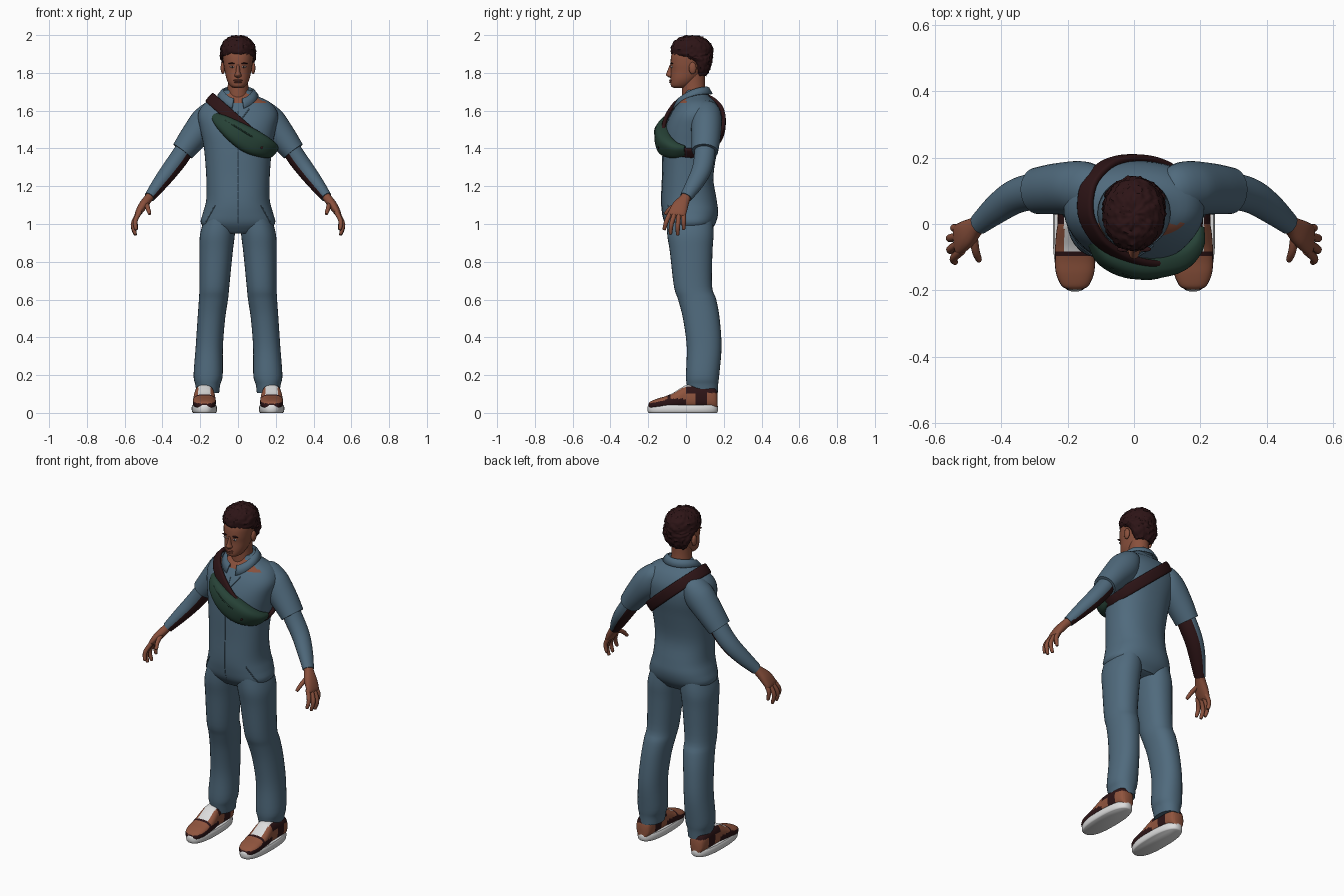
import bpy, bmesh
from math import sin, cos, pi, radians, copysign
from mathutils import Vector, noise
from mathutils.bvhtree import BVHTree

if "Cube" in bpy.data.objects:
    bpy.data.objects.remove(bpy.data.objects["Cube"])

X, Y, Z = Vector((1, 0, 0)), Vector((0, 1, 0)), Vector((0, 0, 1))


def material(name, *rgb):
    m = bpy.data.materials.new(name)
    m.use_nodes = True
    m.diffuse_color = (*rgb, 1)
    m.node_tree.nodes["Principled BSDF"].inputs["Base Color"].default_value = (*rgb, 1)
    return m


blue = material("blue cloth", .08, .145, .205)
skin = material("brown skin", .25, .08, .045)
lip = material("lip brown", .19, .055, .035)
dark = material("dark maroon", .026, .007, .008)
green = material("bag green", .02, .055, .038)
white = material("white rubber", .72, .72, .72)
tan = material("tan leather", .28, .09, .048)


def finish(name, bm, mats, sx=1, angle=50):
    """Mirror if needed, then store the mesh as a smooth object."""
    if sx < 0:
        bmesh.ops.scale(bm, vec=(-1, 1, 1), verts=bm.verts)
        bmesh.ops.reverse_faces(bm, faces=bm.faces)
    for f in bm.faces:
        f.smooth = True
    me = bpy.data.meshes.new(name)
    bm.to_mesh(me)
    bm.free()
    for m in mats:
        me.materials.append(m)
    me.set_sharp_from_angle(angle=radians(angle))
    ob = bpy.data.objects.new(name, me)
    bpy.context.collection.objects.link(ob)
    return ob


def spline(secs, sub):
    """Smooth interpolation through the sections."""
    s = [Vector(v) for v in secs]
    s = [s[0] * 2 - s[1]] + s + [s[-1] * 2 - s[-2]]
    out = []
    for a, b, c, d in zip(s, s[1:], s[2:], s[3:]):
        for k in range(sub):
            t = k / sub
            out.append((b * 2 + (c - a) * t + (a * 2 - b * 5 + c * 4 - d) * t * t
                        + (b * 3 - a - c * 3 + d) * t ** 3) * .5)
    return out + [s[-2]]


def loft(name, secs, mats, ref=X, axis=None, n=32, sub=4, power=2.0, rule=None, sx=1, bump=0):
    """Skin elliptical sections (x, y, z, radius along ref, other radius)."""
    secs = spline(secs, sub)
    pts = [s.to_3d() if len(s) == 3 else Vector(s[:3]) for s in secs]
    bm = bmesh.new()
    rings = []
    for i, s in enumerate(secs):
        t = axis or (pts[min(i + 1, len(pts) - 1)] - pts[max(i - 1, 0)]).normalized()
        u = (ref - t * ref.dot(t)).normalized()
        v = t.cross(u)
        ring = []
        for k in range(n):
            c, d = cos(2 * pi * k / n), sin(2 * pi * k / n)
            c, d = (copysign(abs(q) ** (2 / power), q) for q in (c, d))
            p = pts[i] + u * c * max(s[3], .001) + v * d * max(s[4], .001)
            if bump:
                p += (p - Vector((0, .03, 1.88))).normalized() * noise.noise(p * 75) * bump
            ring.append(bm.verts.new(p))
        rings.append(ring)
    for a, b in zip(rings, rings[1:]):
        for k in range(n):
            j = (k + 1) % n
            bm.faces.new((a[k], a[j], b[j], b[k]))
    bm.faces.new(rings[0])
    bm.faces.new(rings[-1])
    bmesh.ops.recalc_face_normals(bm, faces=bm.faces)
    if rule:
        for f in bm.faces:
            f.material_index = rule(f.calc_center_median(), f.normal)
    return finish(name, bm, mats, sx)


def ring(z, half, front, back, cx=0):
    return (cx, (front + back) / 2, z, half, (back - front) / 2)


def ball(name, loc, size, mat, sx=1):
    bm = bmesh.new()
    bmesh.ops.create_uvsphere(bm, u_segments=16, v_segments=10, radius=1)
    bmesh.ops.scale(bm, vec=size, verts=bm.verts)
    bmesh.ops.translate(bm, vec=loc, verts=bm.verts)
    return finish(name, bm, [mat], sx)


# Torso of the coverall, with bare skin in the open neck
torso = loft("torso", [
    ring(.95, .13, -.07, .12), ring(1, .195, -.11, .155), ring(1.06, .185, -.125, .17),
    ring(1.13, .168, -.13, .162), ring(1.25, .168, -.125, .145), ring(1.4, .18, -.122, .168),
    ring(1.5, .2, -.112, .188), ring(1.58, .212, -.082, .188), ring(1.64, .175, -.045, .16),
    ring(1.68, .1, -.015, .12), ring(1.71, .07, .0, .105)], [blue, skin], axis=Z, n=48, power=2.3,
    rule=lambda c, n: int(c.y < 0 and c.z > 1.64))
bvh = BVHTree.FromPolygons([v.co for v in torso.data.vertices],
                           [p.vertices[:] for p in torso.data.polygons])


# Raised seams lying on the cloth
def seam(name, ends, mat=blue, steps=14):
    a, b = Vector(ends[0]), Vector(ends[1])
    cu = bpy.data.curves.new(name, "CURVE")
    cu.dimensions = "3D"
    cu.bevel_depth = .003
    cu.bevel_resolution = 1
    sp = cu.splines.new("POLY")
    sp.points.add(steps)
    for i, p in enumerate(sp.points):
        q = a.lerp(b, i / steps)
        hit = bvh.ray_cast(Vector((q.x, -1, q.y)), Y)[0]
        p.co = (*(hit or Vector((q.x, -.05, q.y))), 1)
    cu.materials.append(mat)
    bpy.context.collection.objects.link(bpy.data.objects.new(name, cu))


seam("front_seam", ((0, 1.6), (0, 1)))
for sx, side in ((1, "left"), (-1, "right")):
    seam(side + "_pocket_seam", ((sx * .12, 1.1), (sx * .17, 1.01)))
    seam(side + "_neck_seam", ((sx * .06, 1.61), (0, 1.53)))

# Folded shirt collar, open at the front
bm = bmesh.new()
prev = None
for i in range(41):
    a = .28 + (2 * pi - .56) * i / 40
    f = (1 + cos(a)) / 2
    row = [bm.verts.new((sin(a) * rx, .033 - cos(a) * ry, z)) for rx, ry, z in (
        (.07, .072, 1.68 - .05 * f), (.076, .08, 1.727 - .065 * f * f),
        (.09, .09, 1.722 - .075 * f * f), (.11, .108, 1.69 - .08 * f ** 3))]
    if prev:
        for k in range(3):
            bm.faces.new((prev[k], prev[k + 1], row[k + 1], row[k]))
    prev = row
bmesh.ops.recalc_face_normals(bm, faces=bm.faces)
collar = finish("collar", bm, [blue])
collar.modifiers.new("thickness", "SOLIDIFY").thickness = .007

# Neck and head
loft("neck", [(0, .05, 1.6, .065, .07), (0, .043, 1.68, .058, .064),
              (0, .04, 1.74, .054, .06), (0, .04, 1.8, .054, .06)], [skin], axis=Z)
loft("head", [
    ring(1.72, .022, -.065, -.02), ring(1.732, .042, -.08, .02), ring(1.765, .06, -.082, .06),
    ring(1.81, .07, -.08, .1), ring(1.85, .077, -.082, .118), ring(1.9, .079, -.076, .122),
    ring(1.95, .062, -.05, .1), ring(1.975, .03, -.01, .06)], [skin], axis=Z, power=2.2)
loft("nose", [
    ring(1.845, .008, -.085, -.05), ring(1.805, .012, -.101, -.05), ring(1.79, .018, -.106, -.05),
    ring(1.78, .017, -.097, -.05), ring(1.774, .008, -.085, -.05)], [skin], axis=Z, n=16)
ball("upper_lip", (0, -.08, 1.76), (.024, .009, .006), lip)
ball("lower_lip", (0, -.08, 1.751), (.021, .009, .006), lip)

# Short curly hair with a raised front hairline
loft("hair", [
    ring(1.785, .05, .05, .105), ring(1.82, .076, .045, .126), ring(1.86, .088, .015, .137),
    ring(1.885, .093, -.045, .14), ring(1.9, .094, -.076, .141), ring(1.94, .09, -.078, .137),
    ring(1.972, .07, -.055, .115), ring(1.99, .043, -.025, .085), ring(1.998, .008, .02, .04)],
    [dark], axis=Z, n=64, sub=5, bump=.009)

# Strap wrapped around the chest and over the right shoulder
mid = Vector((.02, .03, 1.52))
along = Vector((.75, 0, -.66)).normalized()
across = Vector((.66, 0, .75)).normalized()
path = []
for i in range(18):
    a = 2 * pi * i / 16
    d = along * cos(a) + Y * sin(a)
    hit = bvh.ray_cast(mid + d, -d)[0]
    path.append((*(hit + d * .009), .031, .011))
loft("strap", path, [dark], ref=across, n=16, power=4)

# Chest bag with a zip, piping and a buckle
loft("chest_bag", [
    (-.125, -.05, 1.57, .02, .015), (-.08, -.095, 1.535, .042, .034), (-.01, -.118, 1.485, .06, .046),
    (.06, -.118, 1.442, .068, .046), (.125, -.102, 1.413, .06, .042),
    (.172, -.06, 1.393, .046, .032), (.188, -.005, 1.388, .03, .016)],
    [green], ref=across, n=32, power=2.7)
loft("bag_zip", [(-.07, -.13, 1.55, .004, .004), (0, -.161, 1.508, .004, .004),
                 (.07, -.162, 1.465, .004, .004), (.14, -.132, 1.43, .004, .004)], [green], n=8)
ball("bag_button", (.125, -.145, 1.405), (.008, .004, .008), dark)


def shoe_colour(c, n):
    """0 dark, 1 tan, 2 white."""
    if c.y < -.095:
        return int(n.z > .45)
    if c.y < -.08:
        return 0
    if c.y < .03 and abs(c.x - .178) < .033 and n.z > .2:
        return 2
    if c.y < .0:
        return int(c.z > .075)
    if c.y < .05:
        return int(c.z < .1)
    return int(c.y > .105 and c.z < .105)


# Paired parts
for sx, side in ((1, "left_"), (-1, "right_")):
    # Face details
    ball(side + "ear", (.08, .035, 1.825), (.012, .02, .032), skin, sx)
    ball(side + "eye", (.031, -.0755, 1.832), (.013, .006, .005), white, sx)
    ball(side + "pupil", (.031, -.079, 1.832), (.005, .004, .005), dark, sx)
    ball(side + "brow", (.033, -.076, 1.85), (.019, .008, .004), dark, sx)

    # Trouser leg
    loft(side + "leg", [
        ring(1.05, .08, -.1, .14, .09), ring(.95, .092, -.1, .146, .108),
        ring(.85, .088, -.085, .14, .116), ring(.67, .079, -.064, .138, .125),
        ring(.6, .077, -.042, .16, .13), ring(.5, .073, -.016, .178, .141),
        ring(.35, .072, .004, .188, .152), ring(.2, .077, .0, .176, .158),
        ring(.15, .066, .004, .17, .16), ring(.105, .06, .012, .168, .16)],
        [blue], axis=Z, sx=sx, power=2.2)

    # Short sleeve, then the fitted under-sleeve with its dark inner panel
    loft(side + "sleeve", [
        (.1, .1, 1.6, .06, .05), (.13, .105, 1.59, .076, .068), (.168, .108, 1.54, .082, .085),
        (.235, .106, 1.46, .077, .074), (.293, .1, 1.385, .07, .062)],
        [blue], ref=Y, sx=sx)
    loft(side + "under_sleeve", [
        (.25, .102, 1.45, .055, .048), (.305, .098, 1.36, .055, .05), (.36, .082, 1.285, .052, .047),
        (.415, .045, 1.213, .045, .04), (.468, .0, 1.143, .033, .029)],
        [blue, dark], ref=Y, sx=sx, n=40,
        rule=lambda c, n: int(n.dot(Vector((-.75, .1, -.66))) > .38))

    # Hand with splayed fingers
    loft(side + "palm", [
        (.455, .008, 1.16, .025, .022), (.475, -.005, 1.135, .028, .023),
        (.505, -.03, 1.095, .042, .023), (.53, -.047, 1.055, .046, .016),
        (.535, -.05, 1.042, .036, .008)], [skin], ref=Y, sx=sx, n=24, power=2.4)
    for finger, base, knuckle, tip in (
            ("index", (.52, -.08, 1.065), (.544, -.103, 1.015), (.54, -.115, .973)),
            ("middle", (.53, -.06, 1.055), (.555, -.077, 1.0), (.545, -.082, .95)),
            ("ring", (.53, -.037, 1.055), (.556, -.043, .995), (.544, -.044, .945)),
            ("little", (.523, -.014, 1.06), (.543, -.012, 1.02), (.537, -.012, .975)),
            ("thumb", (.485, -.03, 1.11), (.478, -.08, 1.085), (.468, -.108, 1.055))):
        end = Vector(tip) + (Vector(tip) - Vector(knuckle)) * .12
        loft(side + finger + "_finger", [(*base, .013, .013), (*knuckle, .012, .012),
                                         (*tip, .009, .009), (*end, .002, .002)],
             [skin], ref=Y, sx=sx, n=12)

    # Sneaker sole and panelled upper
    loft(side + "sole", [(.178, -.017, z, a, b) for z, a, b in (
        (0, .06, .18), (.008, .066, .186), (.03, .067, .187), (.042, .062, .182))],
        [white], axis=Z, n=48, sub=2, power=2.5, sx=sx)
    loft(side + "shoe_upper", [
        (.178, y, (.02 + top) / 2, half, (top - .02) / 2) for y, half, top in (
            (-.198, .022, .05), (-.185, .042, .062), (-.15, .057, .076), (-.11, .061, .088),
            (-.07, .06, .105), (-.03, .057, .13), (.0, .053, .146), (.05, .052, .15),
            (.12, .051, .145), (.155, .042, .13), (.167, .025, .1))],
        [dark, tan, white], axis=Y, n=64, sub=6, power=2.6, rule=shoe_colour, sx=sx)
